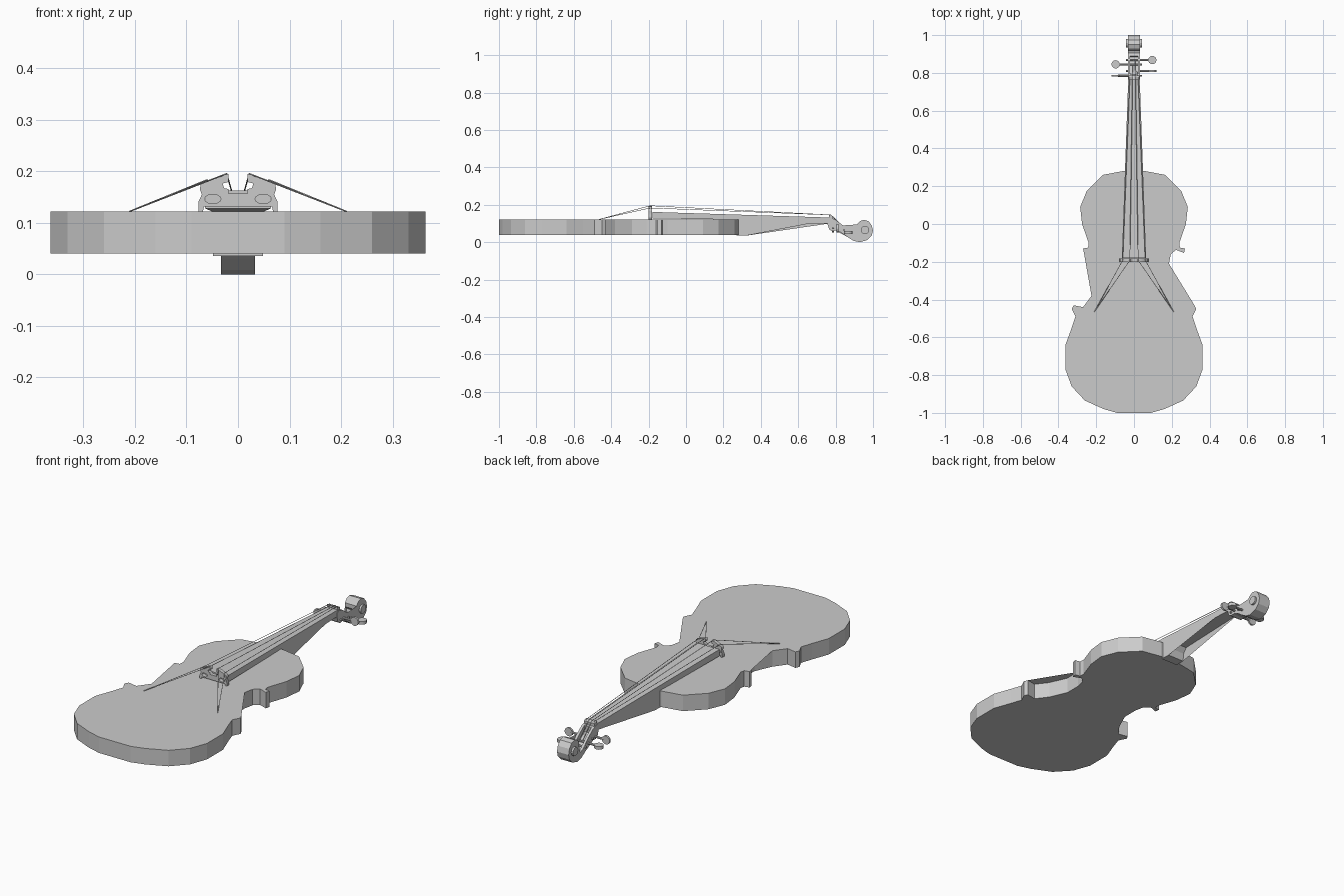
import bpy, bmesh, math
from mathutils import Vector

cube = bpy.data.objects.get("Cube")
if cube:
    bpy.data.objects.remove(cube)

grey = bpy.data.materials.new("light_grey")
grey.use_nodes = True
grey.diffuse_color = (0.6, 0.6, 0.6, 1)
grey.node_tree.nodes["Principled BSDF"].inputs["Base Color"].default_value = (0.6, 0.6, 0.6, 1)


def finish(bm, name):
    bmesh.ops.recalc_face_normals(bm, faces=bm.faces)
    mesh = bpy.data.meshes.new(name)
    bm.to_mesh(mesh)
    bm.free()
    mesh.materials.append(grey)
    obj = bpy.data.objects.new(name, mesh)
    bpy.context.collection.objects.link(obj)
    return obj


def prism(name, near, far):
    """Solid between two matching loops of 3D points."""
    bm = bmesh.new()
    a = [bm.verts.new(p) for p in near]
    b = [bm.verts.new(p) for p in far]
    caps = [bm.faces.new(a), bm.faces.new(b[::-1])]
    for i in range(len(a)):
        j = (i + 1) % len(a)
        bm.faces.new((a[i], b[i], b[j], a[j]))
    bmesh.ops.triangulate(bm, faces=caps)
    return finish(bm, name)


def side_prism(name, profile, width):
    """Side profile in (y, z), spread to a half width that depends on y."""
    return prism(name, [(-width(y), y, z) for y, z in profile],
                 [(width(y), y, z) for y, z in profile])


def rod(name, a, b, r, sides, r2=None):
    """Cylinder or cone from a to b."""
    a, b = Vector(a), Vector(b)
    bm = bmesh.new()
    bmesh.ops.create_cone(bm, cap_ends=True, segments=sides, radius1=r,
                          radius2=r if r2 is None else r2, depth=(b - a).length)
    bm.transform((b - a).to_track_quat('Z', 'Y').to_matrix().to_4x4())
    bmesh.ops.translate(bm, verts=bm.verts, vec=(a + b) / 2)
    return finish(bm, name)


def taper(y):
    return 0.065 - 0.035 * (y + 0.2) / 0.98


# Body: mirrored half outline with waist and pointed corners
half = [(0.06, 0.28), (0.165, 0.26), (0.25, 0.175), (0.285, 0.09), (0.275, 0),
        (0.24, -0.1), (0.243, -0.125), (0.27, -0.13), (0.265, -0.153), (0.222, -0.137),
        (0.195, -0.16), (0.185, -0.21), (0.185, -0.29), (0.225, -0.38), (0.27, -0.44),
        (0.32, -0.43), (0.33, -0.45), (0.31, -0.49), (0.33, -0.55), (0.363, -0.64),
        (0.363, -0.77), (0.33, -0.86), (0.26, -0.935), (0.16, -0.98), (0.09, -1.0)]
outline = half + [(-x, y) for x, y in reversed(half)]
prism("body", [(x, y, 0.04) for x, y in outline], [(x, y, 0.122) for x, y in outline])

# Neck with heel, fingerboard and nut
side_prism("neck", [(0.27, 0.035), (0.32, 0.035), (0.325, 0.075), (0.345, 0.1),
                    (0.765, 0.1), (0.765, 0.12), (0.27, 0.13)], taper)
side_prism("fingerboard", [(-0.18, 0.128), (0.77, 0.113), (0.77, 0.132), (-0.18, 0.162)], taper)
side_prism("nut", [(0.765, 0.11), (0.785, 0.11), (0.785, 0.14), (0.765, 0.146)], lambda y: 0.03)

# Pegbox and scroll
scroll = side_prism("pegbox_and_scroll", [
    (0.765, 0.13), (0.8, 0.12), (0.84, 0.09), (0.88, 0.05), (0.905, 0.038), (0.925, 0.045),
    (0.93, 0.06), (0.915, 0.075), (0.915, 0.095), (0.93, 0.113), (0.95, 0.12),
    (0.975, 0.113), (0.993, 0.09), (1.0, 0.062), (0.993, 0.035), (0.97, 0.012),
    (0.93, 0), (0.895, 0.008), (0.86, 0.03), (0.83, 0.052), (0.8, 0.062),
    (0.78, 0.06), (0.765, 0.07), (0.755, 0.1)], lambda y: 0.033)
cutter = side_prism("pegbox_cutter", [(0.795, 0.15), (0.795, 0.09), (0.835, 0.068),
                                      (0.885, 0.03), (0.9, 0.08)], lambda y: 0.02)
cutter.hide_render = True
cutter.display_type = 'WIRE'
cut = scroll.modifiers.new("pegbox_hollow", 'BOOLEAN')
cut.operation = 'DIFFERENCE'
cut.object = cutter
bpy.context.view_layer.update()
hollow = bpy.data.meshes.new_from_object(
    scroll.evaluated_get(bpy.context.evaluated_depsgraph_get()))
scroll.modifiers.clear()
scroll.data = hollow
bpy.data.objects.remove(cutter)
rod("scroll_eye", (-0.043, 0.957, 0.066), (0.043, 0.957, 0.066), 0.022, 12)

# Bridge: flat curve with slot and oval holes
half_bridge = [(0.018, 0.157), (0.018, 0.165), (0.027, 0.167), (0.03, 0.176), (0.018, 0.179),
               (0.018, 0.195), (0.035, 0.191), (0.072, 0.176), (0.074, 0.165),
               (0.07, 0.155), (0.077, 0.14), (0.077, 0.122), (0.068, 0.122), (0.066, 0.131)]
loops = [half_bridge + [(-x, z) for x, z in reversed(half_bridge)]]
for s in (-1, 1):
    loops.append([(s * 0.049 + 0.016 * math.cos(t * math.pi / 6),
                   0.146 + 0.009 * math.sin(t * math.pi / 6)) for t in range(12)])
curve = bpy.data.curves.new("bridge_curve", 'CURVE')
curve.dimensions = '2D'
curve.fill_mode = 'BOTH'
curve.extrude = 0.009
for loop in loops:
    spline = curve.splines.new('POLY')
    spline.points.add(len(loop) - 1)
    for point, (x, z) in zip(spline.points, loop):
        point.co = (x, z, 0, 1)
    spline.use_cyclic_u = True
shape = bpy.data.objects.new("bridge_shape", curve)
bpy.context.collection.objects.link(shape)
bpy.context.view_layer.update()
mesh = bpy.data.meshes.new_from_object(
    shape.evaluated_get(bpy.context.evaluated_depsgraph_get()))
bpy.data.objects.remove(shape)
mesh.materials.clear()
mesh.materials.append(grey)
bridge = bpy.data.objects.new("bridge", mesh)
bridge.rotation_euler.x = math.pi / 2
bridge.location.y = -0.192
bpy.context.collection.objects.link(bridge)

# Strings: tail to bridge to nut to peg
pegs = [(-1, 0.785, 0.075), (-1, 0.845, 0.065), (1, 0.868, 0.053), (1, 0.81, 0.075)]
tops = [(-0.06, 0.183), (-0.022, 0.195), (0.022, 0.195), (0.06, 0.183)]
for i, ((side, py, pz), (bx, bz)) in enumerate(zip(pegs, tops)):
    path = [(side * 0.21, -0.465, 0.122), (bx, -0.192, bz),
            (bx * 0.37, 0.775, 0.146), (bx * 0.25, max(py, 0.8), pz + 0.005)]
    for k in range(3):
        rod(f"string_{i}_{k}", path[k], path[k + 1], 0.0014, 5)

# Tuning pegs: two with upright heads, two with flat heads
for i, (side, y, z) in enumerate(pegs):
    rod(f"peg_shaft_{i}", (-side * 0.042, y, z), (side * 0.085, y, z), 0.005, 8, 0.006)
    d = Vector((0, 0.005, 0)) if i in (0, 3) else Vector((0, 0, 0.008))
    c = Vector((side * 0.097, y, z))
    rod(f"peg_head_{i}", c - d, c + d, 0.022, 14)
